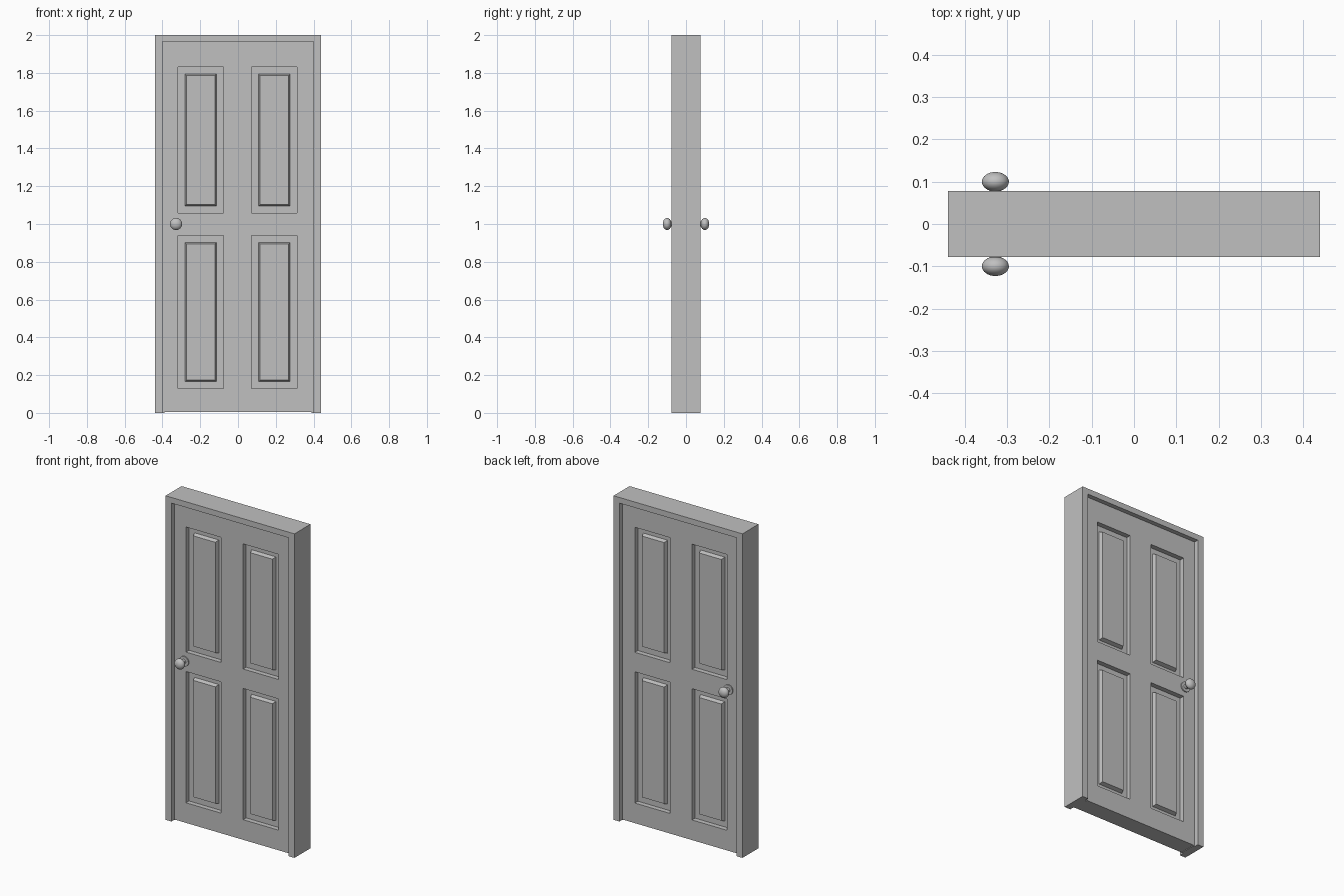
import bpy, bmesh, math
from mathutils import Matrix, Vector

if "Cube" in bpy.data.objects:
    bpy.data.objects.remove(bpy.data.objects["Cube"])

grey = bpy.data.materials.new("light grey")
grey.diffuse_color = (0.53, 0.53, 0.53, 1)
grey.use_nodes = True
grey.node_tree.nodes["Principled BSDF"].inputs["Base Color"].default_value = grey.diffuse_color


def finish(name, bm):
    bmesh.ops.remove_doubles(bm, verts=bm.verts, dist=1e-5)
    bmesh.ops.recalc_face_normals(bm, faces=bm.faces)
    mesh = bpy.data.meshes.new(name)
    bm.to_mesh(mesh)
    bm.free()
    mesh.materials.append(grey)
    ob = bpy.data.objects.new(name, mesh)
    bpy.context.collection.objects.link(ob)
    return ob


def arch(name, outer, inner, top, head, depth):
    """Three-sided surround: two legs and a head, extruded through y."""
    pts = [(-outer, 0), (-outer, top), (outer, top), (outer, 0),
           (inner, 0), (inner, head), (-inner, head), (-inner, 0)]
    bm = bmesh.new()
    face = bm.faces.new([bm.verts.new((x, -depth, z)) for x, z in pts])
    ext = bmesh.ops.extrude_face_region(bm, geom=[face])
    moved = [v for v in ext["geom"] if isinstance(v, bmesh.types.BMVert)]
    bmesh.ops.translate(bm, verts=moved, vec=(0, 2 * depth, 0))
    return finish(name, bm)


# Surround and the thin stop between it and the door
arch("door_frame", 0.44, 0.40, 2.0, 1.965, 0.078)
arch("door_stop", 0.40, 0.39, 1.965, 1.957, 0.050)

# Door leaf: grid of cells, four of them sunk with a raised field inside
FACE, SUNK, FIELD = 0.053, 0.023, 0.046
xs = [-0.39, -0.318, -0.078, 0.072, 0.312, 0.39]
zs = [0.004, 0.128, 0.938, 1.058, 1.83, 1.957]
bm = bmesh.new()


def quad(*pts):
    bm.faces.new([bm.verts.new(p) for p in pts])


def ring(x0, x1, z0, z1, inset, y):
    return [(x0 + inset, y, z0 + inset), (x1 - inset, y, z0 + inset),
            (x1 - inset, y, z1 - inset), (x0 + inset, y, z1 - inset)]


for side in (-1, 1):
    for i in range(5):
        for j in range(5):
            cell = (xs[i], xs[i + 1], zs[j], zs[j + 1])
            steps = [(0, FACE)]
            if i in (1, 3) and j in (1, 3):
                steps += [(0, SUNK), (0.037, SUNK), (0.045, FIELD)]
            rings = [ring(*cell, inset, side * y) for inset, y in steps]
            for a, b in zip(rings, rings[1:]):
                for k in range(4):
                    n = (k + 1) % 4
                    quad(a[k], a[n], b[n], b[k])
            quad(*rings[-1])
# Edges of the leaf
for k in range(5):
    for x in (xs[0], xs[-1]):
        quad((x, -FACE, zs[k]), (x, FACE, zs[k]), (x, FACE, zs[k + 1]), (x, -FACE, zs[k + 1]))
    for z in (zs[0], zs[-1]):
        quad((xs[k], -FACE, z), (xs[k], FACE, z), (xs[k + 1], FACE, z), (xs[k + 1], -FACE, z))
finish("door_leaf", bm)

# Knobs: rosette, neck and flattened ball on each side
for side, label in ((-1, "front"), (1, "back")):
    bm = bmesh.new()
    for radius, y0, y1 in ((0.031, 0.050, 0.060), (0.014, 0.055, 0.095)):
        place = Matrix.Translation((-0.328, side * (y0 + y1) / 2, 1.0)) @ Matrix.Rotation(math.pi / 2, 4, "X")
        bmesh.ops.create_cone(bm, cap_ends=True, segments=32, radius1=radius,
                              radius2=radius, depth=y1 - y0, matrix=place)
    place = (Matrix.Translation((-0.328, side * 0.1, 1.0)) @ Matrix.Rotation(math.pi / 2, 4, "X")
             @ Matrix.Diagonal(Vector((0.032, 0.032, 0.023, 1))))
    bmesh.ops.create_uvsphere(bm, u_segments=32, v_segments=16, radius=1, matrix=place)
    knob = finish(label + "_knob", bm)
    bpy.ops.object.select_all(action="DESELECT")
    knob.select_set(True)
    bpy.context.view_layer.objects.active = knob
    bpy.ops.object.shade_smooth_by_angle(angle=math.radians(35))
